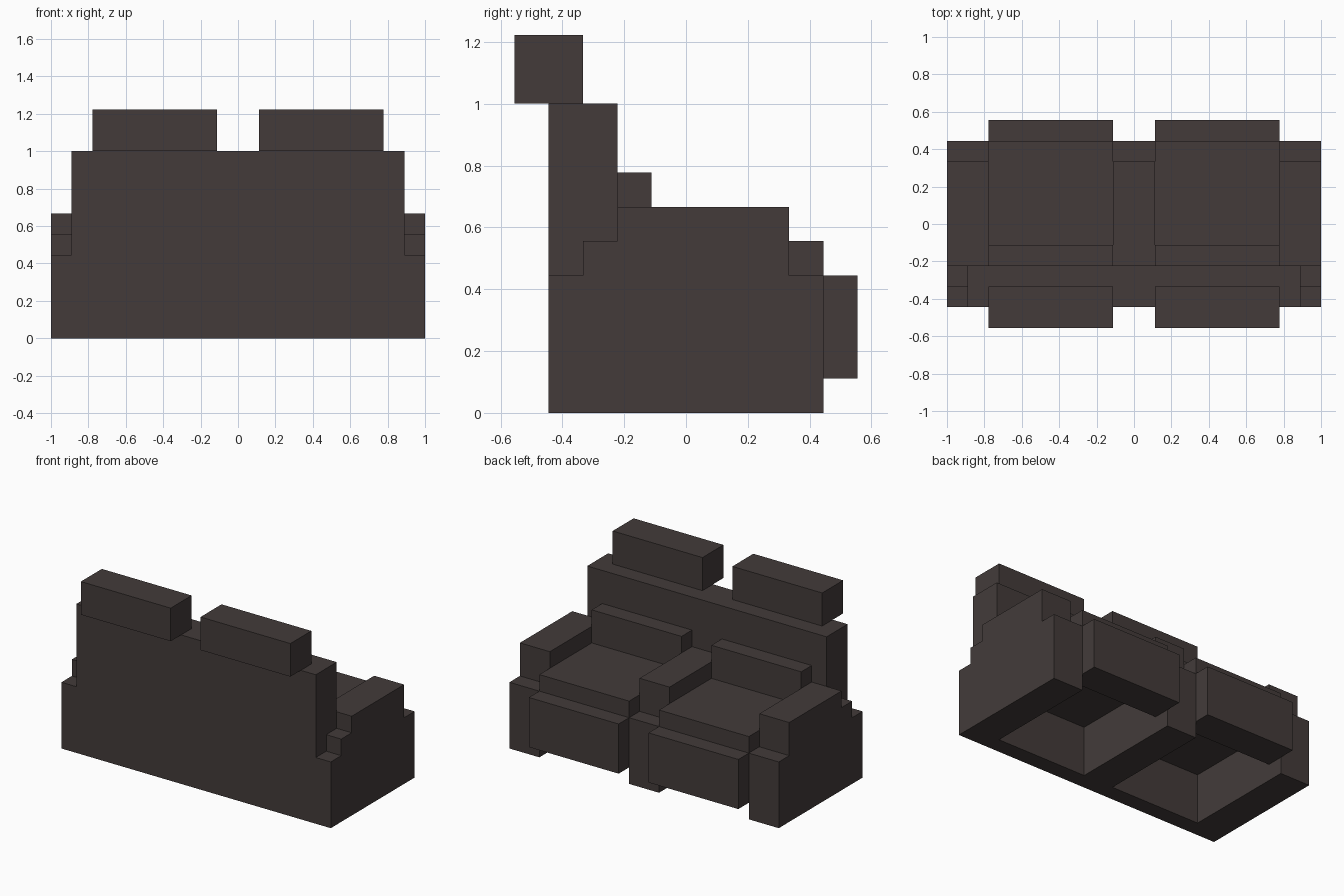
import bpy
import bmesh

cube = bpy.data.objects.get("Cube")
if cube:
    bpy.data.objects.remove(cube, do_unlink=True)

U = 1 / 9  # module size: every part sits on this grid

# Single upholstery colour
fabric = bpy.data.materials.new("dark_brown_fabric")
fabric.use_nodes = True
colour = (0.056, 0.044, 0.042, 1)
fabric.diffuse_color = colour
bsdf = next(n for n in fabric.node_tree.nodes if n.type == 'BSDF_PRINCIPLED')
bsdf.inputs["Base Color"].default_value = colour


def extrude_profile(name, profile, x0, x1):
    """Extrude a (y, z) outline along x, in grid units."""
    bm = bmesh.new()
    face = bm.faces.new([bm.verts.new((x0 * U, y * U, z * U)) for y, z in profile])
    ext = bmesh.ops.extrude_face_region(bm, geom=[face])
    verts = [v for v in ext["geom"] if isinstance(v, bmesh.types.BMVert)]
    bmesh.ops.translate(bm, verts=verts, vec=((x1 - x0) * U, 0, 0))
    bmesh.ops.recalc_face_normals(bm, faces=bm.faces)
    mesh = bpy.data.meshes.new(name)
    bm.to_mesh(mesh)
    bm.free()
    mesh.materials.append(fabric)
    obj = bpy.data.objects.new(name, mesh)
    bpy.context.collection.objects.link(obj)
    return obj


def box(name, x, y, z):
    outline = [(y[0], z[0]), (y[1], z[0]), (y[1], z[1]), (y[0], z[1])]
    return extrude_profile(name, outline, *x)


# Backrest: thin panel to the floor, thicker and wider above
box("lower_back_panel", (-7, 7), (-4, -3), (0, 4))
box("backrest", (-8, 8), (-4, -2), (4, 9))

# Stepped armrests and the shorter centre armrest
steps = [(-3, 5), (-2, 5), (-2, 6), (3, 6), (3, 4), (4, 4), (4, 0)]
side_arm = [(-4, 0), (-4, 4), (-3, 4)] + steps
centre_arm = [(-3, 0)] + steps
extrude_profile("left_armrest", side_arm, 7, 9)
extrude_profile("right_armrest", side_arm, -9, -7)
extrude_profile("centre_armrest", centre_arm, -1, 1)

# Two identical seats, open underneath
for side, x in (("left", (1, 7)), ("right", (-7, -1))):
    box(side + "_seat_cushion", x, (-3, 4), (3, 5))
    box(side + "_lumbar_cushion", x, (-2, -1), (5, 7))
    box(side + "_footrest", x, (3, 5), (1, 4))
    box(side + "_headrest", x, (-5, -3), (9, 11))
